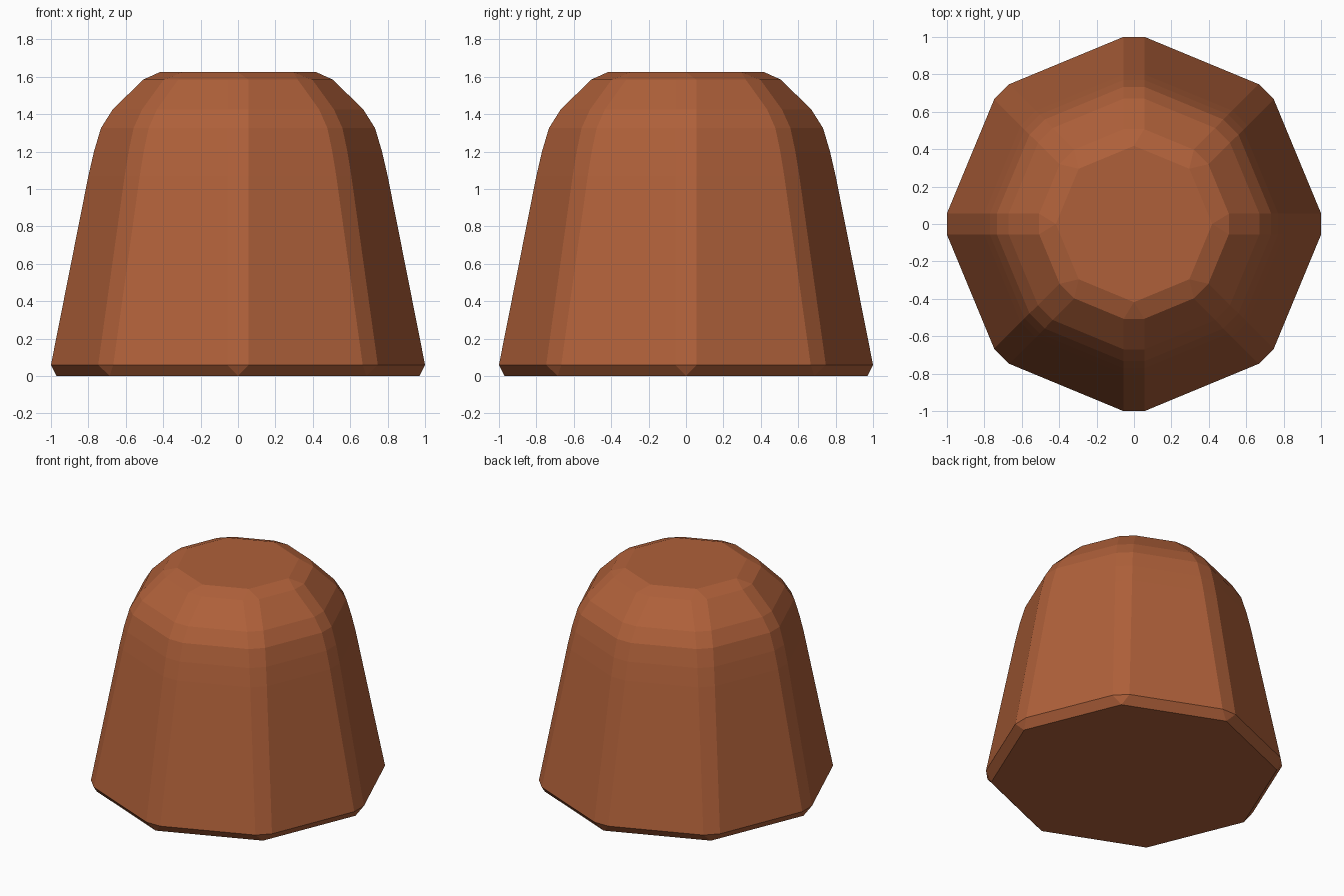
import bpy, bmesh, math

if "Cube" in bpy.data.objects:
    bpy.data.objects.remove(bpy.data.objects["Cube"])

# Side profile: (radius, height, half width of the chamfered corner strip)
PROFILE = [(0.97, 0.0, 0.0), (1.0, 0.06, 0.057), (0.8, 1.07, 0.057),
           (0.77, 1.2, 0.057), (0.733, 1.325, 0.057), (0.67, 1.425, 0.056),
           (0.507, 1.585, 0.055), (0.418, 1.625, 0.0)]


def ring(bm, radius, z, half):
    """Octagon ring with each corner chamfered; returns (left, right) vertex pairs."""
    pairs = []
    for i in range(8):
        a = i * math.pi / 4
        c, s = math.cos(a), math.sin(a)
        def point(t):
            return bm.verts.new((radius * c - t * s, radius * s + t * c, z))
        if half == 0:
            v = point(0)
            pairs.append((v, v))
        else:
            pairs.append((point(-half), point(half)))
    return pairs


def add_face(bm, verts):
    bm.faces.new(list(dict.fromkeys(verts)))  # merged corners become triangles


bm = bmesh.new()
rings = [ring(bm, *p) for p in PROFILE]

# Corner strips and wide side panels
for low, high in zip(rings, rings[1:]):
    for i in range(8):
        j = (i + 1) % 8
        add_face(bm, [low[i][0], low[i][1], high[i][1], high[i][0]])
        add_face(bm, [low[i][1], low[j][0], high[j][0], high[i][1]])

# Flat bottom and top
add_face(bm, [p[0] for p in reversed(rings[0])])
add_face(bm, [p[0] for p in rings[-1]])
bmesh.ops.recalc_face_normals(bm, faces=bm.faces)

mesh = bpy.data.meshes.new("rounded_stump")
bm.to_mesh(mesh)
bm.free()
body = bpy.data.objects.new("rounded_stump", mesh)
bpy.context.collection.objects.link(body)

mat = bpy.data.materials.new("terracotta brown")
mat.diffuse_color = (0.43, 0.118, 0.042, 1)
mat.use_nodes = True
mat.node_tree.nodes["Principled BSDF"].inputs["Base Color"].default_value = mat.diffuse_color
mesh.materials.append(mat)
